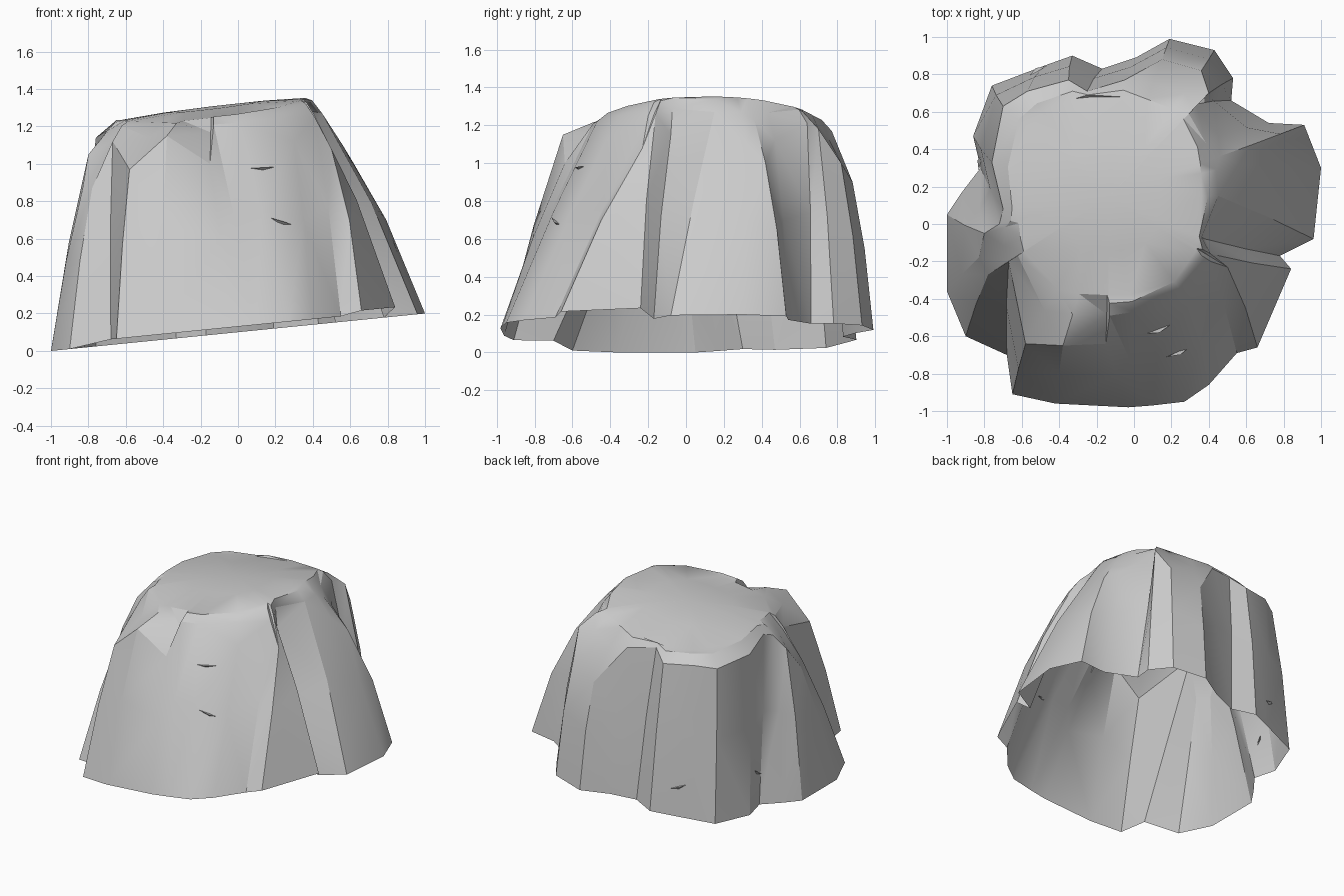
import bpy, bmesh, math
from mathutils import Vector
from mathutils.bvhtree import BVHTree

if "Cube" in bpy.data.objects:
    bpy.data.objects.remove(bpy.data.objects["Cube"])

stone = bpy.data.materials.new("grey_stone")
stone.use_nodes = True
stone.diffuse_color = (0.6, 0.6, 0.6, 1)
stone.node_tree.nodes["Principled BSDF"].inputs["Base Color"].default_value = stone.diffuse_color

# Ribs and clefts clockwise from the left side: foot x, foot y, shoulder x, shoulder y, shoulder height
RIBS = [
    (.91, .53, .62, .42, 1), (1, .3, .56, .32, 1.1), (.96, -.08, .45, .15, 1.27),
    (.78, -.17, .38, -.08, 1.15), (.84, -.24, .41, -.16, 1.26), (.66, -.66, .5, -.23, 1.08),
    (.55, -.69, .41, -.2, 1.25), (.4, -.86, .3, -.42, 1.12), (.27, -.95, 0, -.47, 1.22),
    (.1, -.97, -.13, -.49, 1.21), (-.03, -.98, -.15, -.64, 1), (-.42, -.96, -.38, -.65, 1.15),
    (-.65, -.91, -.58, -.64, .97), (-.68, -.7, -.67, -.2, 1.12), (-.9, -.6, -.78, -.27, .87),
    (-1, -.36, -.83, -.18, .87), (-1, .05, -.8, -.05, 1.05), (-.92, .17, -.72, 0, 1.15),
    (-.82, .3, -.7, .08, 1.18), (-.86, .47, -.76, .33, 1.14), (-.76, .74, -.7, .63, 1.13),
    (-.47, .85, -.57, .71, 1.15), (-.33, .9, -.35, .77, 1.13), (-.17, .83, -.25, .71, 1.2),
    (.01, .89, -.05, .77, 1.17), (.19, .99, .15, .88, .9), (.43, .93, .36, .82, 1),
    (.53, .78, .4, .7, 1.18), (.52, .66, .33, .64, 1.21), (.72, .54, .45, .47, 1.12),
]
CENTRE = Vector((-.13, .15, 0))


def top_height(x, y):
    """Gently domed, tilted plateau."""
    return 1.31 + .12 * x - .2 * (y - .1) ** 2


def rim_point(shoulder):
    """Point on the rounded-square plateau rim in the direction of a shoulder."""
    d = shoulder - CENTRE
    d.z = 0
    p = CENTRE + d / ((abs(d.x) / .49) ** 3 + (abs(d.y) / .53) ** 3) ** (1 / 3)
    p.z = top_height(p.x, p.y)
    return p


def foot_lift(x, y):
    """The front feet are chipped a little higher."""
    if y > -.2 or (x < .6 and y > -.65):
        return 0
    return .05 if x > .6 else .03


def rib_points(foot_x, foot_y, x, y, height):
    """Points of one rib from the foot up to the plateau."""
    foot = Vector((foot_x, foot_y, .1 + .1 * foot_x + foot_lift(foot_x, foot_y)))
    shoulder = Vector((x, y, height))
    rim = rim_point(shoulder)
    middle = foot.lerp(shoulder, .55)
    middle += (foot - CENTRE).normalized() * (.035 if foot_x > .6 else .015)
    brow = shoulder.lerp(rim, .6)
    brow.z += .02
    inner = CENTRE.lerp(rim, .55)
    inner.z = top_height(inner.x, inner.y) + .012
    return [foot, middle, shoulder, brow, rim, inner]


def finish(name, bm):
    """Turn a bmesh into a stone object with soft faces and crisp creases."""
    mesh = bpy.data.meshes.new(name)
    bm.to_mesh(mesh)
    mesh.materials.append(stone)
    obj = bpy.data.objects.new(name, mesh)
    bpy.context.collection.objects.link(obj)
    bpy.ops.object.select_all(action="DESELECT")
    obj.select_set(True)
    bpy.context.view_layer.objects.active = obj
    bpy.ops.object.shade_smooth_by_angle(angle=math.radians(25))


# Rock shell, open underneath
bm = bmesh.new()
columns = [[bm.verts.new(p) for p in rib_points(*rib)] for rib in RIBS]
summit = bm.verts.new((CENTRE.x, CENTRE.y, top_height(CENTRE.x, CENTRE.y) + .015))
for a, b in zip(columns, columns[1:] + columns[:1]):
    for i in range(len(a) - 1):
        bm.faces.new((b[i], a[i], a[i + 1], b[i + 1]))
    bm.faces.new((b[-1], a[-1], summit))
bmesh.ops.triangulate(bm, faces=bm.faces[:], quad_method="SHORT_EDGE")
bmesh.ops.recalc_face_normals(bm, faces=bm.faces[:])
if max(bm.faces, key=lambda f: f.calc_center_median().z).normal.z < 0:
    bmesh.ops.reverse_faces(bm, faces=bm.faces[:])
surface = BVHTree.FromBMesh(bm)
finish("rock_shell", bm)
bm.free()


# Small chipped ledges that stand just out of the walls
def chipped_ledge(name, bearing, height, length, tilt):
    out = Vector((math.cos(math.radians(bearing)), math.sin(math.radians(bearing)), 0))
    hit = surface.ray_cast(Vector((CENTRE.x, CENTRE.y, height)), out)[0]
    along = Vector((-out.y, out.x, tilt)).normalized() * length / 2
    bm = bmesh.new()
    left, right = bm.verts.new(hit - along), bm.verts.new(hit + along)
    tip, under = bm.verts.new(hit + out * .02), bm.verts.new(hit - Vector((0, 0, .02)))
    for corners in ((left, tip, right), (left, under, tip), (tip, under, right)):
        bm.faces.new(corners)
    bmesh.ops.recalc_face_normals(bm, faces=bm.faces[:])
    finish(name, bm)
    bm.free()


chipped_ledge("front_upper_ledge", -70, .98, .14, .05)
chipped_ledge("front_lower_ledge", -66, .69, .15, -.3)
chipped_ledge("back_ledge", 120, .27, .12, .3)
chipped_ledge("right_ledge", 165, .28, .12, -.7)
